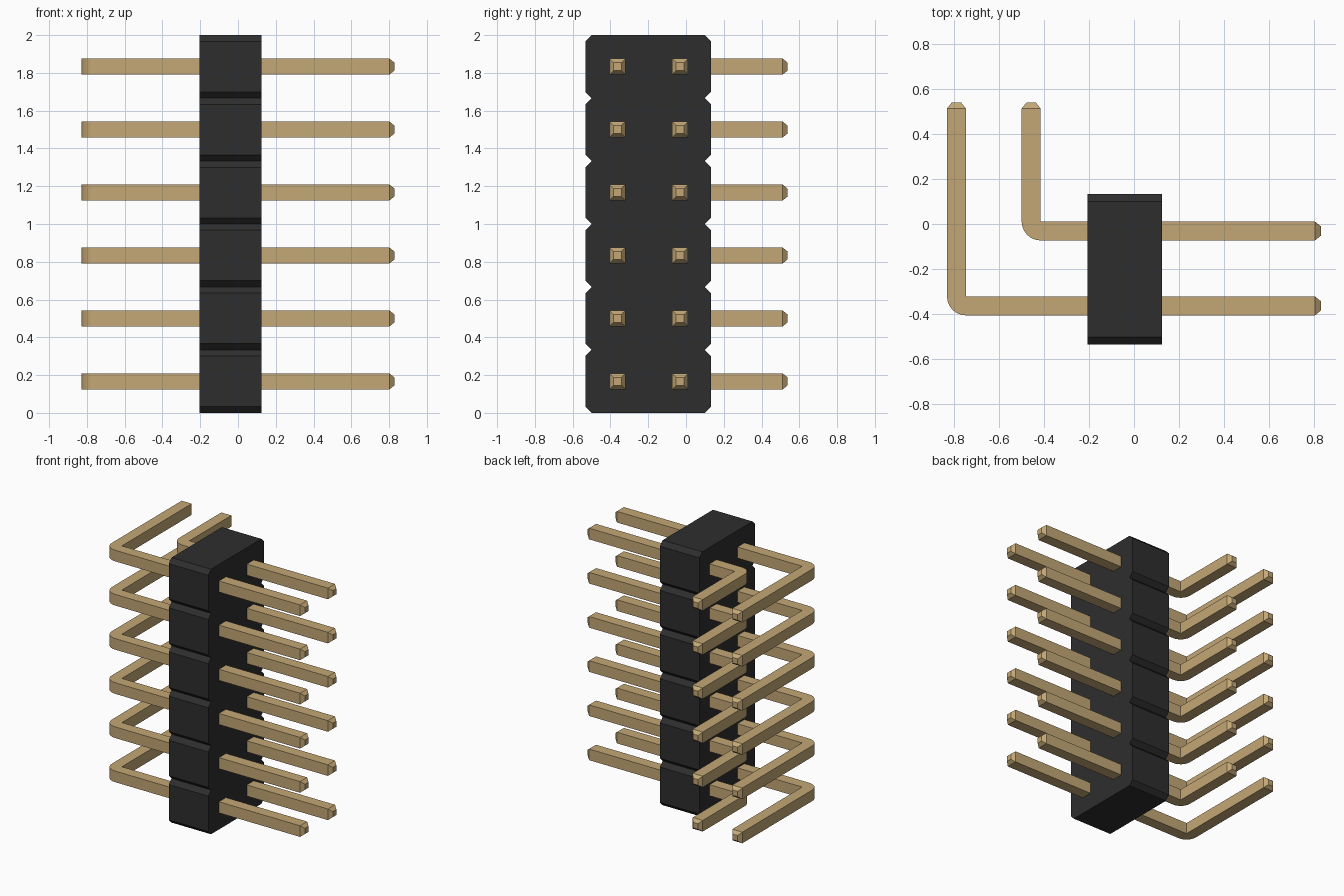
import bpy, bmesh, math
from mathutils import Vector

cube = bpy.data.objects.get("Cube")
if cube:
    bpy.data.objects.remove(cube, do_unlink=True)

ROWS = 6
PITCH = 2 / ROWS
BODY_X = (-0.205, 0.125)
BODY_Y = (-0.533, 0.133)
CHAMFER = 0.033
HALF = 0.042            # half thickness of a pin
TIP = 0.026             # length of the tapered pin ends
PIN_X = 0.828           # reach of the straight ends
PIN_Y = 0.538           # reach of the bent ends


def make_material(name, colour, roughness):
    mat = bpy.data.materials.new(name)
    mat.diffuse_color = (*colour, 1)
    mat.use_nodes = True
    bsdf = mat.node_tree.nodes["Principled BSDF"]
    bsdf.inputs["Base Color"].default_value = (*colour, 1)
    bsdf.inputs["Roughness"].default_value = roughness
    return mat


black = make_material("black plastic", (0.027, 0.027, 0.027), 0.6)
gold = make_material("gold metal", (0.55, 0.39, 0.18), 0.5)


def extrude_outline(bm, points, offset):
    """Fill a closed outline and extrude it into a prism."""
    face = bm.faces.new([bm.verts.new(p) for p in points])
    grown = bmesh.ops.extrude_face_region(bm, geom=[face])["geom"]
    verts = [g for g in grown if isinstance(g, bmesh.types.BMVert)]
    bmesh.ops.translate(bm, verts=verts, vec=offset)
    bmesh.ops.recalc_face_normals(bm, faces=bm.faces)


def finish(bm, name, mat):
    mesh = bpy.data.meshes.new(name)
    bm.to_mesh(mesh)
    bm.free()
    mesh.materials.append(mat)
    obj = bpy.data.objects.new(name, mesh)
    bpy.context.collection.objects.link(obj)
    return obj


# Housing: notched side profile extruded along x
front_edge, back_edge = [], []
for i in range(ROWS):
    low, high = i * PITCH, (i + 1) * PITCH
    for edge, y, inward in ((front_edge, BODY_Y[0], 1), (back_edge, BODY_Y[1], -1)):
        edge += [(BODY_X[0], y + inward * CHAMFER, low),
                 (BODY_X[0], y, low + CHAMFER),
                 (BODY_X[0], y, high - CHAMFER)]
for edge, y in ((front_edge, BODY_Y[0] + CHAMFER), (back_edge, BODY_Y[1] - CHAMFER)):
    edge.append((BODY_X[0], y, 2))
bm = bmesh.new()
extrude_outline(bm, front_edge + back_edge[::-1], (BODY_X[1] - BODY_X[0], 0, 0))
finish(bm, "housing", black)


def pin_mesh(name, bend_x, y):
    """Right-angle square pin with a rounded outer elbow and tapered ends."""
    corner = Vector((bend_x + HALF, y + HALF, -HALF))       # inner elbow corner
    x_end, y_end = PIN_X - TIP, PIN_Y - TIP
    outline = [corner, (x_end, y + HALF, -HALF), (x_end, y - HALF, -HALF)]
    for k in range(7):
        a = -math.pi / 2 - k * math.pi / 12
        outline.append(corner + 2 * HALF * Vector((math.cos(a), math.sin(a), 0)))
    outline += [(bend_x - HALF, y_end, -HALF), (bend_x + HALF, y_end, -HALF)]
    bm = bmesh.new()
    extrude_outline(bm, outline, (0, 0, 2 * HALF))

    # Tapered ends
    bm.normal_update()
    ends = [f for f in bm.faces
            if (f.normal.x > 0.9 and f.calc_center_median().x > x_end - 0.01)
            or (f.normal.y > 0.9 and f.calc_center_median().y > y_end - 0.01)]
    for tip in bmesh.ops.extrude_discrete_faces(bm, faces=ends)["faces"]:
        centre = tip.calc_center_median()
        axis = Vector((1, 0, 0)) if centre.x > 0 else Vector((0, 1, 0))
        for v in tip.verts:
            v.co = centre + (v.co - centre) * 0.5 + axis * TIP
    bmesh.ops.recalc_face_normals(bm, faces=bm.faces)
    return finish(bm, name, gold)


# Two columns of bent pins, repeated up the housing
for label, bend_x, y in (("outer_pin", -0.787, -0.363), ("inner_pin", -0.456, -0.031)):
    first = pin_mesh(label + "_1", bend_x, y)
    first.location.z = PITCH / 2
    bpy.ops.object.select_all(action="DESELECT")
    first.select_set(True)
    bpy.context.view_layer.objects.active = first
    bpy.ops.object.shade_smooth_by_angle(angle=math.radians(25))
    for i in range(1, ROWS):
        pin = first.copy()
        pin.name = f"{label}_{i + 1}"
        pin.location.z = PITCH * (i + 0.5)
        bpy.context.collection.objects.link(pin)
